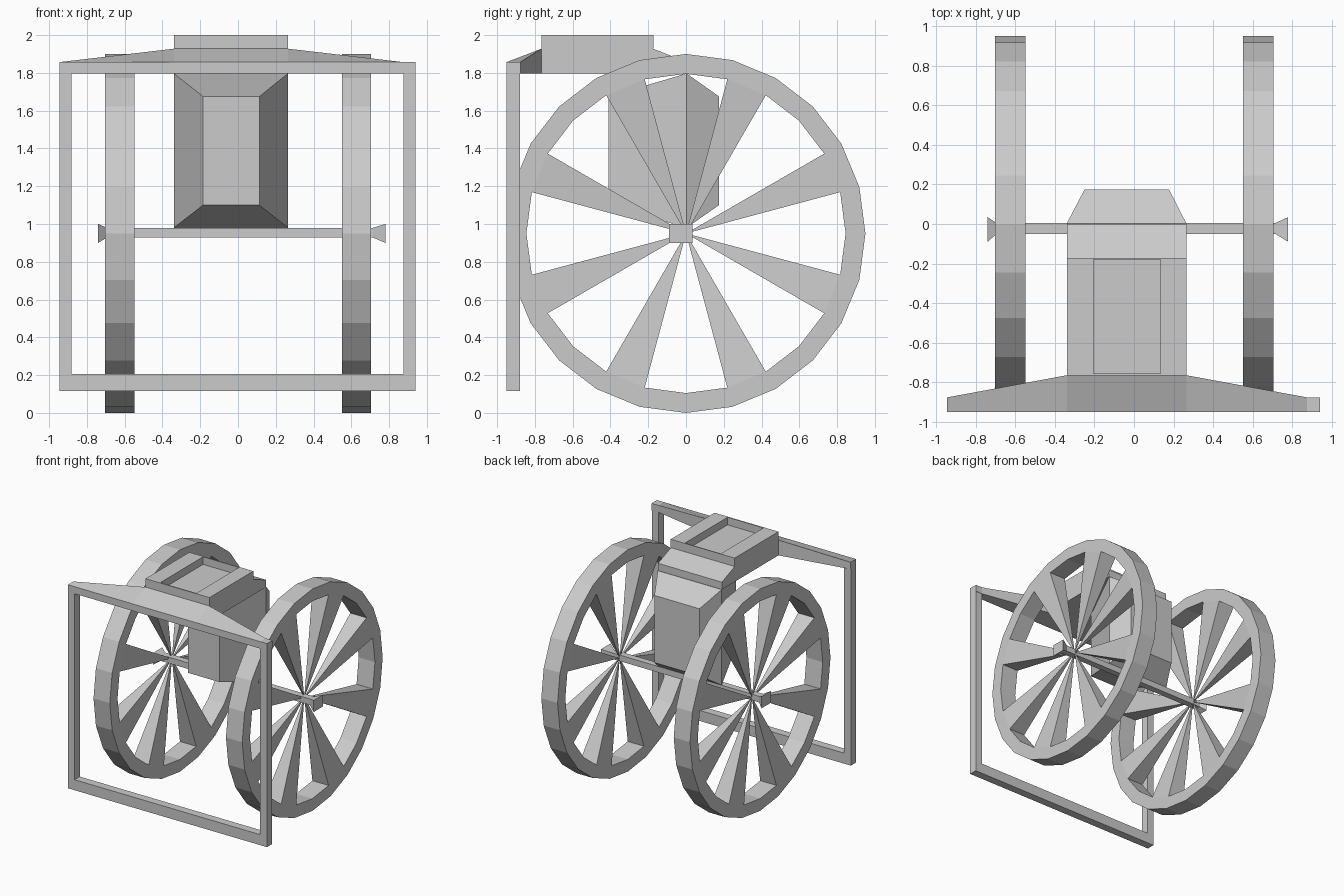
import bpy, bmesh
from math import sin, cos, pi

if "Cube" in bpy.data.objects:
    bpy.data.objects.remove(bpy.data.objects["Cube"])


def make(name, bm):
    bmesh.ops.recalc_face_normals(bm, faces=bm.faces)
    me = bpy.data.meshes.new(name)
    bm.to_mesh(me)
    bm.free()
    ob = bpy.data.objects.new(name, me)
    bpy.context.collection.objects.link(ob)
    return ob


def loft(name, rings):
    """Skin equal-length rings and cap both ends."""
    bm = bmesh.new()
    vs = [[bm.verts.new(p) for p in r] for r in rings]
    n = len(vs[0])
    for a, b in zip(vs, vs[1:]):
        for i in range(n):
            j = (i + 1) % n
            bm.faces.new((a[i], a[j], b[j], b[i]))
    bm.faces.new(vs[0])
    bm.faces.new(vs[-1])
    return make(name, bm)


def rect_x(x, y0, y1, z0, z1):
    return [(x, y0, z0), (x, y1, z0), (x, y1, z1), (x, y0, z1)]


def rect_y(y, x0, x1, z0, z1):
    return [(x0, y, z0), (x1, y, z0), (x1, y, z1), (x0, y, z1)]


def rect_z(z, x0, x1, y0, y1):
    return [(x0, y0, z), (x1, y0, z), (x1, y1, z), (x0, y1, z)]


def box(name, x0, x1, y0, y1, z0, z1):
    return loft(name, [rect_x(x0, y0, y1, z0, z1), rect_x(x1, y0, y1, z0, z1)])


SIDES, R, RI, ZC, HALF = 24, 0.95, 0.845, 0.95, 0.077


def wheel(name, xc):
    bm = bmesh.new()

    def pt(x, r, i):
        a = 2 * pi * i / SIDES
        return (x, r * sin(a), ZC + r * cos(a))

    # Rim: square section swept round
    prof = [(xc - HALF, R), (xc + HALF, R), (xc + HALF, RI), (xc - HALF, RI)]
    vs = [[bm.verts.new(pt(x, r, i)) for x, r in prof] for i in range(SIDES)]
    for i in range(SIDES):
        a, b = vs[i], vs[(i + 1) % SIDES]
        for k in range(4):
            m = (k + 1) % 4
            bm.faces.new((a[k], a[m], b[m], b[k]))
    # Spokes: eight pyramids tapering to the hub
    for i in range(1, SIDES, 3):
        base = [bm.verts.new(pt(xc + s * HALF, RI, i + d))
                for s, d in ((-1, 0), (1, 0), (1, 1), (-1, 1))]
        tip = bm.verts.new((xc, 0, ZC))
        bm.faces.new(base)
        for k in range(4):
            bm.faces.new((base[k], base[(k + 1) % 4], tip))
    return make(name, bm)


wheel("wheel_left", -0.626)
wheel("wheel_right", 0.628)

# Axle with flared square ends
AX = (-0.05, 0.005, 0.928, 0.98)
END = (-0.09, 0.035, 0.90, 1.0)
loft("axle", [rect_x(-0.74, *END), rect_x(-0.695, *AX),
              rect_x(0.715, *AX), rect_x(0.78, *END)])

# Front frame
box("frame_bottom", -0.945, 0.94, -0.95, -0.88, 0.115, 0.205)
box("frame_post_left", -0.945, -0.882, -0.95, -0.88, 0.205, 1.80)
box("frame_post_right", 0.875, 0.94, -0.95, -0.88, 0.205, 1.80)


def bar(x, yb, zb):
    return [(x, -0.95, 1.797), (x, yb, 1.797), (x, yb, zb), (x, -0.95, 1.857)]


# Top bar swells backwards to meet the lid
loft("frame_top", [bar(-0.945, -0.877, 1.857), bar(-0.34, -0.765, 1.928),
                   bar(0.265, -0.765, 1.928), bar(0.875, -0.877, 1.857),
                   bar(0.94, -0.877, 1.857)])

# Lid with sloping rear edge
X0, X1 = -0.34, 0.265
lid = [(-0.765, 1.797), (0, 1.797), (0, 1.86), (-0.175, 1.928), (-0.765, 1.928)]
loft("lid", [[(x, y, z) for y, z in lid] for x in (X0, X1)])

# Open tray on top of the lid
loft("tray", [rect_z(1.928, X0, X1, -0.765, -0.172),
              rect_z(2.0, X0, X1, -0.765, -0.172),
              rect_z(2.0, -0.205, 0.135, -0.755, -0.18),
              rect_z(1.935, -0.205, 0.135, -0.755, -0.18)])

# Faceted body, tapering to front and back
loft("body", [rect_y(-0.41, -0.185, 0.113, 1.10, 1.675),
              rect_y(0.003, X0, X1, 0.98, 1.797),
              rect_y(0.175, -0.25, 0.177, 1.10, 1.675)])
